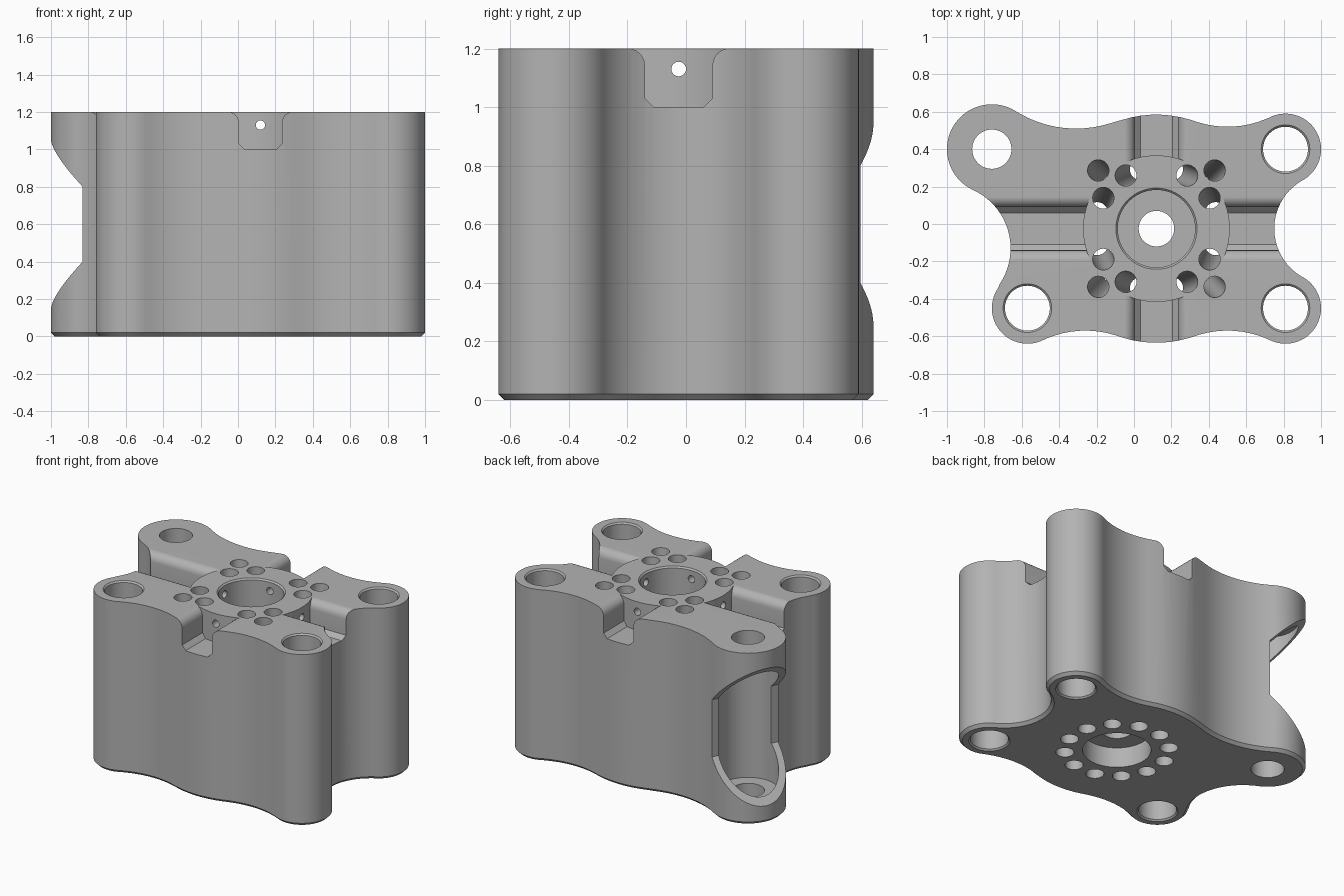
import bpy, bmesh, math
from math import sin, cos, pi, tau, radians
from mathutils import Vector, Matrix

cube = bpy.data.objects.get("Cube")
if cube:
    bpy.data.objects.remove(cube, do_unlink=True)

CX, CY, TOP = 0.12, -0.025, 1.2          # hub axis and block height

metal = bpy.data.materials.new("grey_metal")
metal.use_nodes = True
GREY = (0.45, 0.45, 0.45, 1)
metal.diffuse_color = GREY
metal.node_tree.nodes["Principled BSDF"].inputs["Base Color"].default_value = GREY


def loft(bm, rings):
    """Closed solid through rings that have the same number of points."""
    rows = [[bm.verts.new(p) for p in ring] for ring in rings]
    n = len(rows[0])
    for a, b in zip(rows, rows[1:]):
        for i in range(n):
            j = (i + 1) % n
            bm.faces.new((a[i], a[j], b[j], b[i]))
    bm.faces.new(rows[0][::-1])
    bm.faces.new(rows[-1])


def lathe(bm, x, y, profile, n=64):
    """Solid of revolution about a vertical axis from (radius, z) pairs."""
    loft(bm, [[(x + r * cos(tau * i / n), y + r * sin(tau * i / n), z)
               for i in range(n)] for r, z in profile])


def rod(bm, start, end, r, n=32):
    """Round bar between two points."""
    start, end = Vector(start), Vector(end)
    turn = (end - start).to_track_quat('Z', 'Y')
    loft(bm, [[p + turn @ Vector((r * cos(tau * i / n), r * sin(tau * i / n), 0))
               for i in range(n)] for p in (start, end)])


def make(name, bm):
    bmesh.ops.recalc_face_normals(bm, faces=bm.faces)
    mesh = bpy.data.meshes.new(name)
    bm.to_mesh(mesh)
    bm.free()
    obj = bpy.data.objects.new(name, mesh)
    bpy.context.collection.objects.link(obj)
    mesh.materials.append(metal)
    return obj


def cut(target, cutter):
    """Subtract the cutter and discard it."""
    mod = target.modifiers.new("cut", 'BOOLEAN')
    mod.operation, mod.solver, mod.object = 'DIFFERENCE', 'EXACT', cutter
    bpy.context.view_layer.objects.active = target
    bpy.ops.object.modifier_apply(modifier=mod.name)
    bpy.data.objects.remove(cutter, do_unlink=True)


# Outline as a chain of tangent circles: x, y, radius, +1 bulge or -1 hollow
BOSSES = [(0.81, 0.40), (-0.57, -0.45), (0.81, -0.45)]
BIG_BOSS = (-0.76, 0.40)
CHAIN = [
    (*BOSSES[0], 0.19, 1), (0.5, 1.051, 0.531, -1), (CX, CY, 0.61, 1),
    (-0.31, 1.114, 0.604, -1), (*BIG_BOSS, 0.24, 1), (-1.003, -0.13, 0.343, -1),
    (*BOSSES[1], 0.19, 1), (-0.26, -1.101, 0.531, -1), (CX, CY, 0.61, 1),
    (0.5, -1.101, 0.531, -1), (*BOSSES[2], 0.19, 1), (1.047, CY, 0.297, -1),
]


def outline(z, inset=0.0):
    pts = []
    for k, (x, y, r, s) in enumerate(CHAIN):
        px, py = CHAIN[k - 1][:2]
        nx, ny = CHAIN[(k + 1) % len(CHAIN)][:2]
        a = math.atan2(py - y, px - x)
        sweep = s * ((s * (math.atan2(ny - y, nx - x) - a)) % tau)
        steps = max(6, round(abs(sweep) / radians(5)))
        for i in range(steps):
            t = a + sweep * (i + 0.5) / steps
            pts.append((x + (r - s * inset) * cos(t), y + (r - s * inset) * sin(t), z))
    return pts


# Block with a chamfered lower rim
bm = bmesh.new()
loft(bm, [outline(0, 0.02), outline(0.02), outline(TOP)])
block = make("ported_block", bm)

# Four top channels that stop at the round hub
half = [(0.0, 1.0), (0.085, 1.0), (0.115, 1.03)]
half += [(0.175 - 0.06 * cos(a), 1.141 + 0.06 * sin(a))
         for a in (radians(15 * i) for i in range(7))]
half += [(0.175, 1.3)]
profile = half[1:] + [(-u, z) for u, z in reversed(half[1:])]
bm = bmesh.new()
for k in range(4):
    spin = Matrix.Translation((CX, CY, 0)) @ Matrix.Rotation(k * pi / 2, 4, 'Z')
    loft(bm, [[spin @ Vector((d, u, z)) for u, z in profile] for d in (0.3, 1.3)])
channels = make("channel_cutter", bm)
bm = bmesh.new()
lathe(bm, CX, CY, [(0.392, 0.8), (0.392, 1.4)], 96)
cut(channels, make("hub_keep", bm))
cut(block, channels)

# Centre bore, recessed from above and below, with a narrow passage
bm = bmesh.new()
lathe(bm, CX, CY, [(0.215, -0.1), (0.215, 0.14), (0.095, 0.14), (0.095, 0.97),
                   (0.207, 0.97), (0.207, 1.19), (0.227, 1.21)])
# Corner bolt holes with chamfered mouths
for x, y in BOSSES:
    lathe(bm, x, y, [(0.14, -0.01), (0.12, 0.01), (0.12, 1.19), (0.14, 1.21)])
# Large boss: narrow mouths and a wider chamber inside
lathe(bm, *BIG_BOSS, [(0.105, -0.1), (0.105, 0.13), (0.194, 0.13),
                      (0.194, 1.07), (0.105, 1.07), (0.105, 1.3)])
cut(block, make("bore_cutter", bm))

# Window sliced into the large boss, with sloping ends
bm = bmesh.new()
out, along = Vector((-0.897, 0.443, 0)), Vector((0.443, 0.897, 0))
base = Vector((*BIG_BOSS, 0))
window = [(-0.04, 0.4), (-0.04, 0.8), (0.4, 1.24), (0.4, -0.04)]
loft(bm, [[base + out * d + along * w + Vector((0, 0, z)) for d, z in window]
          for w in (-0.3, 0.3)])
cut(block, make("window_cutter", bm))

# Slanted ports: three per quadrant, evenly spaced underneath
bm = bmesh.new()


def polar(radius, degrees, z):
    a = radians(degrees)
    return Vector((CX + radius * cos(a), CY + radius * sin(a), z))


for quadrant in range(0, 360, 90):
    for top_r, top_a, low_a in ((0.328, 30, 15), (0.44, 45, 45), (0.328, 60, 75)):
        low = polar(0.328, quadrant + low_a, 0)
        high = polar(top_r, quadrant + top_a, TOP)
        step = (high - low) * 0.03
        rod(bm, low - step, high + step, 0.057)
# Pin holes through the hub wall
for k in range(0, 360, 90):
    rod(bm, polar(0.15, k, 1.13), polar(0.45, k, 1.13), 0.025, 24)
cut(block, make("port_cutter", bm))

# Smooth curved walls, crisp edges
bpy.ops.object.select_all(action='DESELECT')
block.select_set(True)
bpy.context.view_layer.objects.active = block
bpy.ops.object.shade_smooth_by_angle(angle=radians(25))
